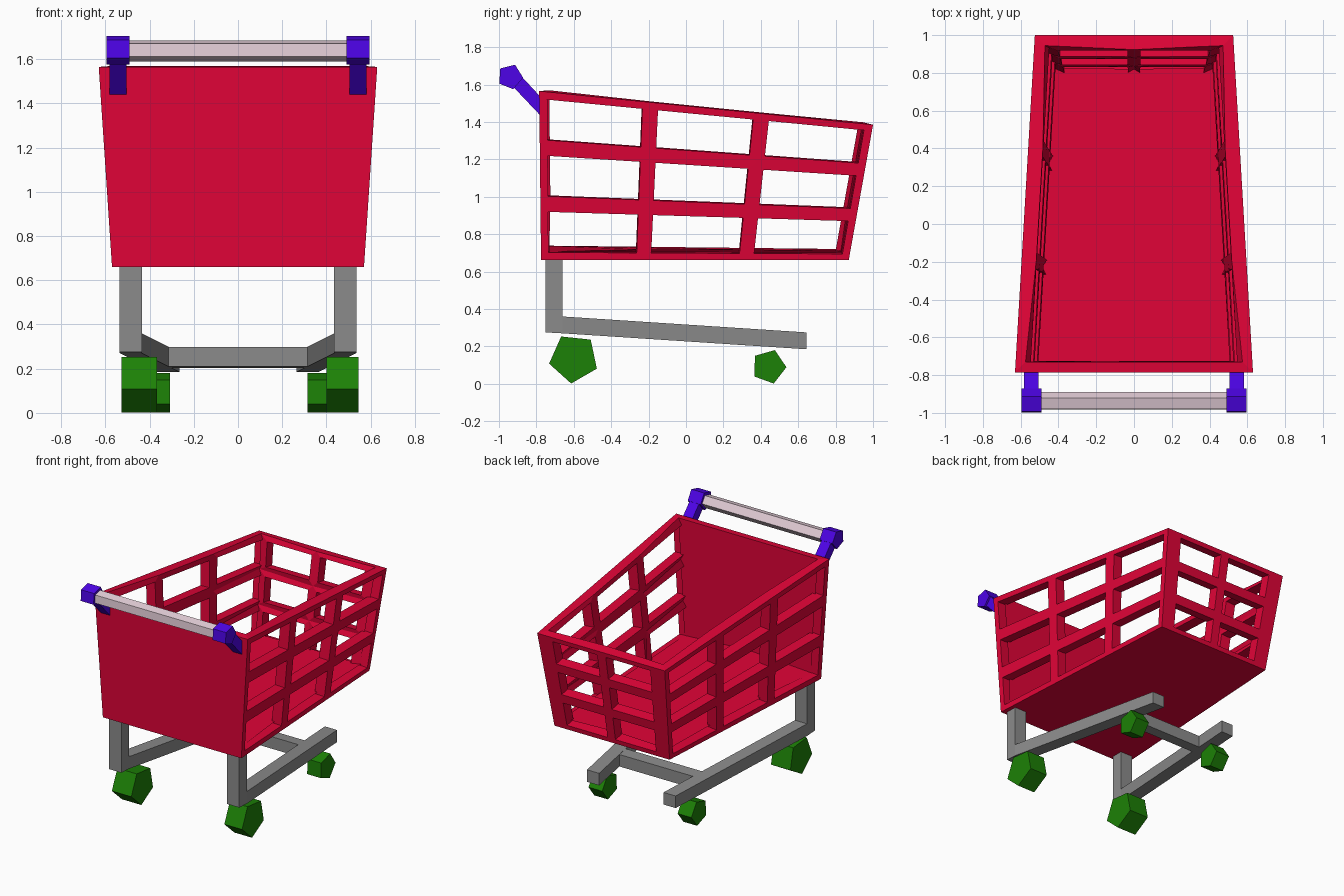
import bpy, bmesh, math
from mathutils import Vector

if "Cube" in bpy.data.objects:
    bpy.data.objects.remove(bpy.data.objects["Cube"])


def material(name, rgb):
    m = bpy.data.materials.new(name)
    m.diffuse_color = (*rgb, 1)
    m.use_nodes = True
    m.node_tree.nodes["Principled BSDF"].inputs["Base Color"].default_value = m.diffuse_color
    return m


RED = material("red", (0.75, 0.001, 0.038))
PURPLE = material("purple", (0.075, 0.001, 0.8))
GREEN = material("green", (0.012, 0.22, 0.002))
PINK = material("pink", (0.78, 0.62, 0.69))
GREY = material("grey", (0.26, 0.26, 0.26))


def finish(name, bm, mat):
    bmesh.ops.remove_doubles(bm, verts=bm.verts[:], dist=1e-4)
    bmesh.ops.recalc_face_normals(bm, faces=bm.faces[:])
    me = bpy.data.meshes.new(name)
    bm.to_mesh(me)
    bm.free()
    me.materials.append(mat)
    ob = bpy.data.objects.new(name, me)
    bpy.context.collection.objects.link(ob)
    return ob


def loft(name, rings, mat):
    """Skin a list of equal-sized rings and cap both ends."""
    bm = bmesh.new()
    vs = [[bm.verts.new(p) for p in r] for r in rings]
    n = len(vs[0])
    for a, b in zip(vs, vs[1:]):
        for i in range(n):
            j = (i + 1) % n
            bm.faces.new((a[i], a[j], b[j], b[i]))
    bm.faces.new(vs[0])
    bm.faces.new(vs[-1])
    return finish(name, bm, mat)


def prism(name, profile, x0, x1, mat):
    """Extrude a (y, z) profile along x."""
    return loft(name, [[(x, y, z) for y, z in profile] for x in (x0, x1)], mat)


def pentagon(y, z, r, deg=0):
    return [(y + r * math.cos(math.radians(deg + 72 * i)),
             z + r * math.sin(math.radians(deg + 72 * i))) for i in range(5)]


def blend(corners, u, v):
    a, b, c, d = map(Vector, corners)
    return a.lerp(b, u).lerp(d.lerp(c, u), v)


def lattice(bm, corners, us, vs):
    """Grid of cells, each a ring of four quads around a hole (us, vs = hole limits)."""
    nu, nv = len(us), len(vs)
    for i, (ua, ub) in enumerate(us):
        for j, (va, vb) in enumerate(vs):
            u0, u1, v0, v1 = i / nu, (i + 1) / nu, j / nv, (j + 1) / nv
            outer = [(u0, v0), (u1, v0), (u1, v1), (u0, v1)]
            inner = [(ua, va), (ub, va), (ub, vb), (ua, vb)]
            for k in range(4):
                m = (k + 1) % 4
                bm.faces.new([bm.verts.new(blend(corners, *p))
                              for p in (outer[k], outer[m], inner[m], inner[k])])


def plate(bm, corners, nu, nv):
    """One flat face whose edges are divided to weld with the lattices."""
    path = [(i / nu, 0) for i in range(nu)] + [(1, j / nv) for j in range(nv)]
    path += [(1 - i / nu, 1) for i in range(nu)] + [(0, 1 - j / nv) for j in range(nv)]
    bm.faces.new([bm.verts.new(blend(corners, *p)) for p in path])


# Basket: tapered tub of lattices and plates, thickened inwards
LENGTH = [(0.024, 0.31), (0.357, 0.643), (0.69, 0.976)]
HEIGHT = [(0.046, 0.287), (0.38, 0.62), (0.713, 0.954)]
WIDTH = [(0.115, 0.466), (0.534, 0.885)]


def near_bottom(s): return (s * 0.57, -0.775, 0.661)
def near_top(s): return (s * 0.63, -0.785, 1.565)
def far_bottom(s): return (s * 0.474, 0.87, 0.661)
def far_top(s): return (s * 0.525, 1.0, 1.385)


bm = bmesh.new()
for s in (-1, 1):
    lattice(bm, (near_bottom(s), far_bottom(s), far_top(s), near_top(s)), LENGTH, HEIGHT)
lattice(bm, (far_bottom(-1), far_bottom(1), far_top(1), far_top(-1)), WIDTH, HEIGHT)
plate(bm, (near_bottom(-1), near_bottom(1), near_top(1), near_top(-1)), 1, 3)
plate(bm, (near_bottom(-1), near_bottom(1), far_bottom(1), far_bottom(-1)), 2, 3)
# weld, then orient every face outwards so the walls grow inwards
bmesh.ops.remove_doubles(bm, verts=bm.verts[:], dist=1e-4)
bm.normal_update()
for f in bm.faces:
    if f.normal.dot(f.calc_center_median() - Vector((0, 0, 1.2))) < 0:
        f.normal_flip()
me = bpy.data.meshes.new("basket")
bm.to_mesh(me)
bm.free()
me.materials.append(RED)
basket = bpy.data.objects.new("basket", me)
bpy.context.collection.objects.link(basket)
mod = basket.modifiers.new("thickness", 'SOLIDIFY')
mod.thickness = 0.078
mod.offset = -1

for s, side in ((-1, "left"), (1, "right")):
    # Chassis: upright post and converging lower rail
    prism("post_" + side, [(-0.75, 0.36), (-0.66, 0.36), (-0.66, 0.69), (-0.75, 0.69)],
          s * 0.435, s * 0.535, GREY)
    sections = [(-0.75, 0.435, 0.275, 0.36), (-0.66, 0.435, 0.27, 0.36), (0.643, 0.265, 0.185, 0.275)]
    loft("rail_" + side, [[(s * x, y, lo), (s * (x + 0.1), y, lo),
                           (s * (x + 0.1), y, hi), (s * x, y, hi)]
                          for y, x, lo, hi in sections], GREY)
    # Handle arm and end cap
    prism("handle_arm_" + side, [(-0.94, 1.605), (-0.89, 1.655), (-0.76, 1.515), (-0.76, 1.415)],
          s * 0.505, s * 0.582, PURPLE)
    prism("handle_cap_" + side, pentagon(-0.94, 1.642, 0.069, -4), s * 0.49, s * 0.596, PURPLE)

# Cross bar between the rails
prism("cross_bar", [(0.26, 0.21), (0.35, 0.204), (0.35, 0.293), (0.26, 0.299)], -0.33, 0.33, GREY)

# Handle grip
prism("handle_grip", pentagon(-0.94, 1.638, 0.05, -4), -0.5, 0.5, PINK)

# Five-sided wheels
prism("rear_wheel_left", pentagon(-0.60, 0.136, 0.135, -96), -0.526, -0.366, GREEN)
prism("rear_wheel_right", pentagon(-0.60, 0.136, 0.135, -96), 0.40, 0.546, GREEN)
prism("front_wheel_left", pentagon(0.443, 0.092, 0.094, -2), -0.42, -0.307, GREEN)
prism("front_wheel_right", pentagon(0.443, 0.092, 0.094, -2), 0.314, 0.427, GREEN)
